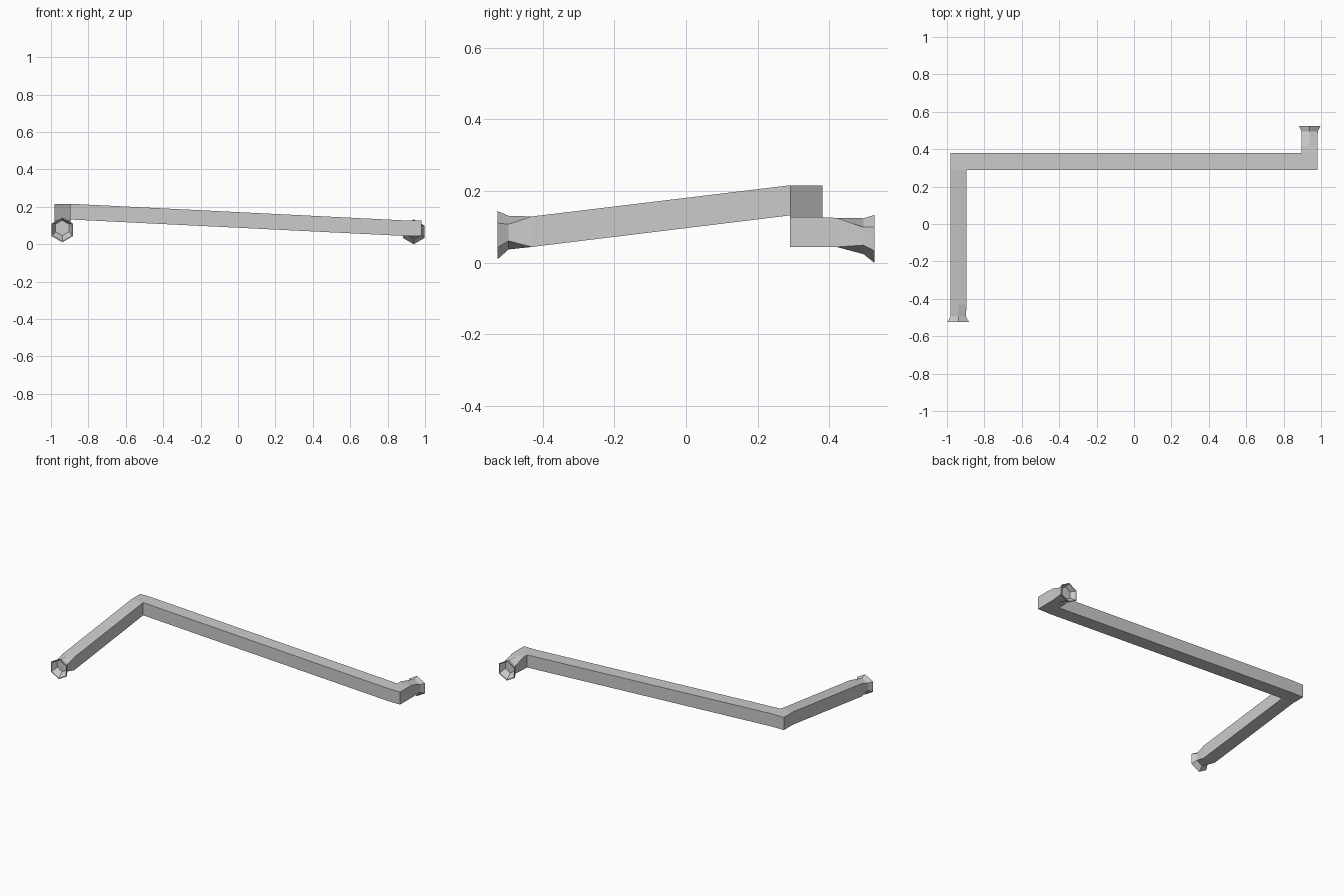
import bpy, bmesh, math

if "Cube" in bpy.data.objects:
    bpy.data.objects.remove(bpy.data.objects["Cube"])


def box_ring(left, right, z0, z1):
    """Square section as six points, so it joins a hexagon directly."""
    (lx, ly), (rx, ry) = left, right
    mx, my = (lx + rx) / 2, (ly + ry) / 2
    return [(mx, my, z1), (rx, ry, z1), (rx, ry, z0),
            (mx, my, z0), (lx, ly, z0), (lx, ly, z1)]


def hex_ring(x, y, z, r):
    return [(x + r * math.sin(i * math.pi / 3), y, z + r * math.cos(i * math.pi / 3))
            for i in range(6)]


# dimensions
XL0, XL1 = -0.98, -0.895      # left leg
XR0, XR1 = 0.895, 0.98        # right leg
Y0, Y1 = 0.29, 0.38           # cross run
HI = (0.133, 0.217)           # high corner z range
LO = (0.045, 0.128)           # low corner z range
CL, CR = -0.9395, 0.9395

rings = [
    # front flared mouth: inner floor, inner rim, outer rim, neck
    hex_ring(CL, -0.49, 0.088, 0.041),
    hex_ring(CL, -0.525, 0.078, 0.061),
    hex_ring(CL, -0.525, 0.078, 0.067),
    hex_ring(CL, -0.495, 0.085, 0.047),
    box_ring((XL0, -0.43), (XL1, -0.43), 0.045, 0.13),
    # high mitred corner
    box_ring((XL0, Y0), (XL1, Y0), *HI),
    box_ring((XL0, Y1), (XL1, Y0), *HI),
    box_ring((XL1, Y1), (XL1, Y0), *HI),
    # low mitred corner
    box_ring((XR0, Y1), (XR0, Y0), *LO),
    box_ring((XR0, Y1), (XR1, Y0), *LO),
    box_ring((XR0, Y1), (XR1, Y1), *LO),
    # back flared mouth
    box_ring((XR0, 0.42), (XR1, 0.42), 0.045, 0.126),
    hex_ring(CR, 0.495, 0.075, 0.050),
    hex_ring(CR, 0.525, 0.0675, 0.0665),
    hex_ring(CR, 0.525, 0.0675, 0.0605),
    hex_ring(CR, 0.49, 0.08, 0.041),
]

# skin the rings into one closed pipe
bm = bmesh.new()
loops = [[bm.verts.new(p) for p in ring] for ring in rings]
for a, b in zip(loops, loops[1:]):
    for i in range(6):
        j = (i + 1) % 6
        bm.faces.new((a[i], a[j], b[j], b[i]))
bm.faces.new(loops[0])
bm.faces.new(loops[-1])
bmesh.ops.remove_doubles(bm, verts=bm.verts, dist=1e-5)
bmesh.ops.recalc_face_normals(bm, faces=bm.faces)
low = min(v.co.z for v in bm.verts)
for v in bm.verts:
    v.co.z -= low

mesh = bpy.data.meshes.new("bent_pipe")
bm.to_mesh(mesh)
bm.free()
bpy.context.collection.objects.link(bpy.data.objects.new("bent_pipe", mesh))
